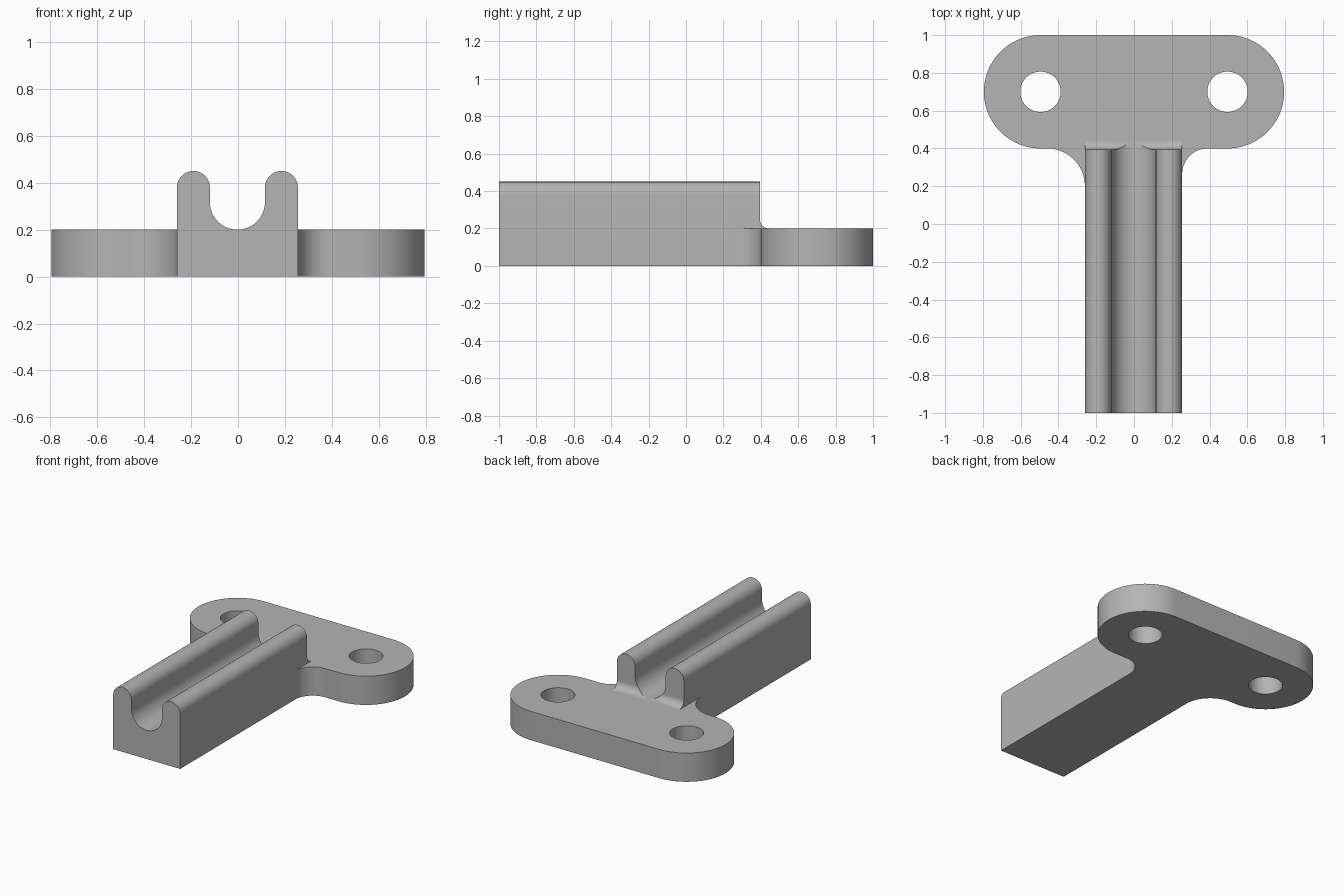
import bpy
import bmesh
from math import cos, sin, pi, radians
from mathutils import Euler, Matrix, Vector

cube = bpy.data.objects.get("Cube")
if cube:
    bpy.data.objects.remove(cube)

GREY = (0.46, 0.46, 0.46, 1)
grey = bpy.data.materials.new("plain grey")
grey.use_nodes = True
grey.diffuse_color = GREY
grey.node_tree.nodes["Principled BSDF"].inputs["Base Color"].default_value = GREY


def arc(x, y, r, start, end, steps=24):
    """Points on an arc, angles in degrees."""
    angles = [radians(start + (end - start) * i / steps) for i in range(steps + 1)]
    return [(x + r * cos(a), y + r * sin(a)) for a in angles]


def extrude(name, loops, depth, turn, centre):
    """Fill closed outlines, give them depth, turn and place the solid."""
    curve = bpy.data.curves.new(name, "CURVE")
    curve.dimensions = "2D"
    curve.fill_mode = "BOTH"
    curve.extrude = depth / 2
    for loop in loops:
        spline = curve.splines.new("POLY")
        spline.points.add(len(loop) - 1)
        for point, (x, y) in zip(spline.points, loop):
            point.co = (x, y, 0, 1)
        spline.use_cyclic_u = True
    helper = bpy.data.objects.new(name + " outline", curve)
    bpy.context.collection.objects.link(helper)
    bpy.context.view_layer.update()
    graph = bpy.context.evaluated_depsgraph_get()
    mesh = bpy.data.meshes.new_from_object(helper.evaluated_get(graph))
    bpy.data.objects.remove(helper)
    turned = Euler([radians(a) for a in turn]).to_matrix().to_4x4()
    mesh.transform(Matrix.Translation(Vector(centre)) @ turned)
    bm = bmesh.new()
    bm.from_mesh(mesh)
    bmesh.ops.remove_doubles(bm, verts=bm.verts, dist=0.0002)
    bmesh.ops.recalc_face_normals(bm, faces=bm.faces)
    bm.to_mesh(mesh)
    bm.free()
    mesh.materials.clear()
    mesh.materials.append(grey)
    obj = bpy.data.objects.new(name, mesh)
    bpy.context.collection.objects.link(obj)
    return obj


def activate(obj):
    bpy.ops.object.select_all(action="DESELECT")
    obj.select_set(True)
    bpy.context.view_layer.objects.active = obj


LEFT, RIGHT = 0.255, -0.26      # rail sides
BACK, TOP = 0.395, 0.2          # rail back end, plate top
POST, GROOVE = 0.07, 0.1175     # rounding radii
MID = (LEFT + RIGHT) / 2

# Mounting plate with rounded ends, side fillets and two bolt holes
outline = (
    arc(-0.495, 0.7, 0.3, 90, 270, 40)
    + arc(-0.46, 0.2, 0.2, 90, 0)
    + [(RIGHT, BACK), (LEFT, BACK)]
    + arc(0.39, 0.265, 0.135, 180, 90)
    + arc(0.495, 0.7, 0.3, -90, 90, 40)
)
holes = [arc(side * 0.495, 0.7, 0.107, 0, 351, 39) for side in (-1, 1)]
plate = extrude("mounting_plate", [outline] + holes, TOP, (0, 0, 0), (0, 0, TOP / 2))

# Grooved rail with rounded ridges
section = (
    [(RIGHT, 0), (LEFT, 0)]
    + arc(LEFT - POST, 0.38, POST, 0, 180)
    + arc(MID, TOP + GROOVE, GROOVE, 0, -180, 32)
    + arc(RIGHT + POST, 0.38, POST, 0, 180)
)
rail = extrude("grooved_rail", [section], BACK + 1, (90, 0, 0), (0, (BACK - 1) / 2, 0))

# Fillet between the rail's back end and the plate, opened by the groove
curve_points = [(BACK, TOP)] + arc(BACK + 0.05, TOP + 0.05, 0.05, 270, 180, 12)
fillet = extrude("rail_end_fillet", [curve_points], LEFT - RIGHT, (90, 0, 90), (MID, 0, 0))
cutter = extrude("groove_cutter", [arc(MID, TOP + GROOVE, GROOVE, 0, 354, 59)],
                 0.3, (90, 0, 0), (0, BACK, 0))
cutter.hide_render = True
cut = fillet.modifiers.new("groove", "BOOLEAN")
cut.operation = "DIFFERENCE"
cut.solver = "EXACT"
cut.object = cutter
activate(fillet)
bpy.ops.object.modifier_apply(modifier=cut.name)
bpy.data.objects.remove(cutter)

for part in (plate, rail, fillet):
    activate(part)
    bpy.ops.object.shade_smooth_by_angle(angle=pi / 6)
